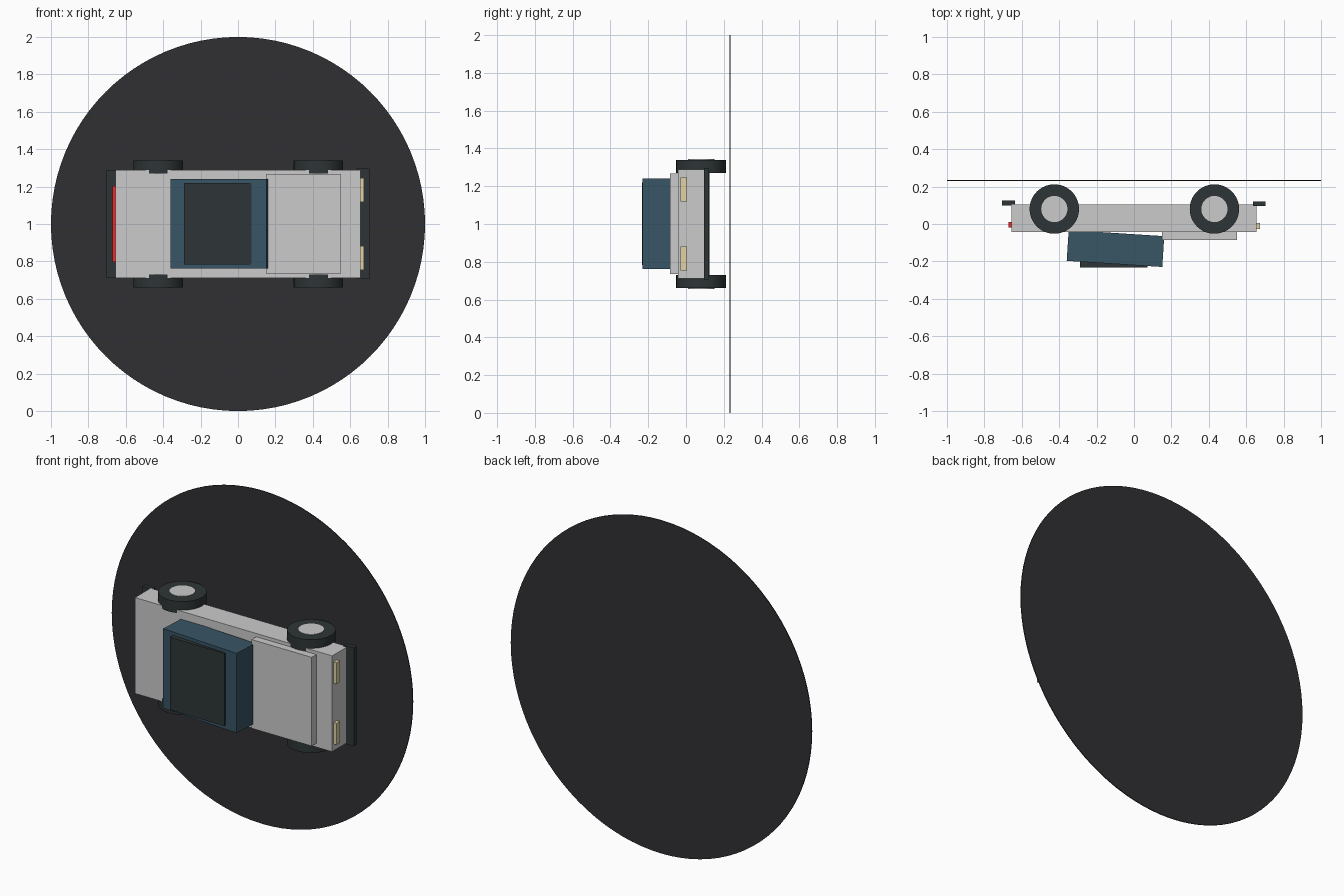
import bpy
from math import radians

if "Cube" in bpy.data.objects:
    bpy.data.objects.remove(bpy.data.objects["Cube"])


def material(name, rgb):
    m = bpy.data.materials.new(name)
    m.diffuse_color = (*rgb, 1)
    m.use_nodes = True
    m.node_tree.nodes["Principled BSDF"].inputs["Base Color"].default_value = m.diffuse_color
    return m


GLASS = material("blue_glass", (0.04, 0.09, 0.13))
RUBBER = material("rubber", (0.027, 0.035, 0.037))
DARK = material("dark_disc", (0.03, 0.028, 0.032))
CREAM = material("cream", (0.75, 0.65, 0.38))
RED = material("red", (0.9, 0.02, 0.02))


def box(name, x, y, z, mat=None, tilt=0):
    """Box from (min, max) ranges, optionally turned about z."""
    bpy.ops.mesh.primitive_cube_add(
        size=1, location=[(a + b) / 2 for a, b in (x, y, z)], rotation=(0, 0, tilt))
    o = bpy.context.object
    o.name = name
    o.scale = [b - a for a, b in (x, y, z)]
    bpy.ops.object.transform_apply(location=False, rotation=False, scale=True)
    if mat:
        o.data.materials.append(mat)
    return o


def cylinder(name, loc, r, depth, mat=None, sides=64, rot=(0, 0, 0)):
    bpy.ops.mesh.primitive_cylinder_add(
        vertices=sides, radius=r, depth=depth, location=loc, rotation=rot)
    o = bpy.context.object
    o.name = name
    if mat:
        o.data.materials.append(mat)
    bpy.ops.object.shade_smooth_by_angle(angle=radians(30))
    return o


# Backing disc (the car's roof points to -y)
cylinder("base_disc", (0, 0.2325, 1), 1.0, 0.005, DARK, 96, (radians(90), 0, 0))

# Bodywork
box("car_body", (-0.655, 0.655), (-0.042, 0.105), (0.712, 1.288))
box("hood", (0.15, 0.55), (-0.086, -0.03), (0.735, 1.268))
box("cabin", (-0.355, 0.157), (-0.2135, -0.0485), (0.762, 1.24), GLASS, -0.064)
box("roof_panel", (-0.29, 0.073), (-0.232, -0.18), (0.783, 1.22), RUBBER)

# Bumpers
box("front_bumper", (0.635, 0.703), (0.095, 0.12), (0.705, 1.297), RUBBER)
box("rear_bumper", (-0.705, -0.635), (0.1, 0.125), (0.712, 1.288), RUBBER)

# Lights
for side, s in (("left", 1), ("right", -1)):
    z = 1 + s * 0.182
    box(side + "_headlight", (0.64, 0.674), (-0.028, 0.005), (z - 0.064, z + 0.064), CREAM)
box("tail_light", (-0.672, -0.64), (-0.018, 0.01), (0.798, 1.204), RED)

# Wheels with hub caps
for end, x in (("front", 0.43), ("rear", -0.426)):
    for side, s in (("left", 1), ("right", -1)):
        cylinder(f"{end}_{side}_wheel", (x, 0.08, 1 + s * 0.305), 0.132, 0.07, RUBBER)
        cylinder(f"{end}_{side}_hub", (x, 0.08, 1 + s * 0.307), 0.07, 0.072, None, 48)
